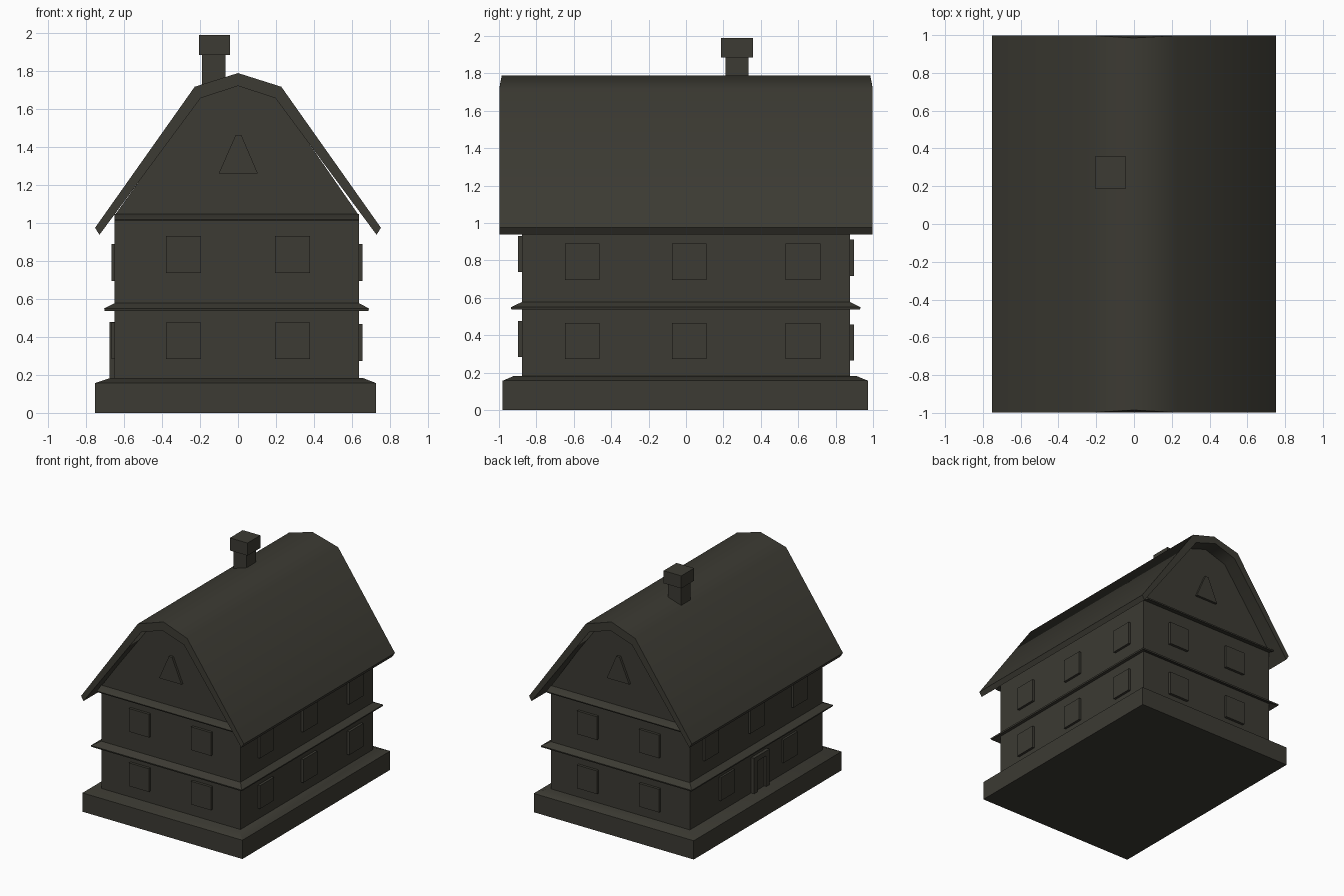
import bpy, bmesh, math

if "Cube" in bpy.data.objects:
    bpy.data.objects.remove(bpy.data.objects["Cube"])

mat = bpy.data.materials.new("dark olive grey")
mat.diffuse_color = (0.045, 0.043, 0.033, 1)
mat.use_nodes = True
mat.node_tree.nodes["Principled BSDF"].inputs["Base Color"].default_value = mat.diffuse_color


def finish(name, bm, angle=30):
    bmesh.ops.recalc_face_normals(bm, faces=bm.faces)
    me = bpy.data.meshes.new(name)
    bm.to_mesh(me)
    bm.free()
    ob = bpy.data.objects.new(name, me)
    bpy.context.collection.objects.link(ob)
    me.materials.append(mat)
    bpy.ops.object.select_all(action='DESELECT')
    ob.select_set(True)
    bpy.context.view_layer.objects.active = ob
    bpy.ops.object.shade_smooth_by_angle(angle=math.radians(angle))
    return ob


def loft(name, rings, closed=False, angle=30):
    """Skin a list of vertex rings; cap the ends, or join last to first."""
    bm = bmesh.new()
    vs = [[bm.verts.new(p) for p in r] for r in rings]
    n = len(rings[0])
    pairs = list(zip(vs, vs[1:])) + ([(vs[-1], vs[0])] if closed else [])
    for a, b in pairs:
        for i in range(n):
            j = (i + 1) % n
            bm.faces.new((a[i], a[j], b[j], b[i]))
    if not closed:
        bm.faces.new(vs[0])
        bm.faces.new(vs[-1])
    return finish(name, bm, angle)


def rect(x0, x1, y0, y1, z):
    return [(x0, y0, z), (x1, y0, z), (x1, y1, z), (x0, y1, z)]


def box(name, x0, x1, y0, y1, z0, z1):
    return loft(name, [rect(x0, x1, y0, y1, z0), rect(x0, x1, y0, y1, z1)])


# Wall extents
XL, XR, Y = -0.65, 0.637, 0.877

# Foundation with sloped top edge
loft("foundation", [rect(-0.753, 0.727, -0.98, 0.973, 0),
                    rect(-0.753, 0.727, -0.98, 0.973, 0.157),
                    rect(-0.675, 0.66, -0.92, 0.91, 0.183)])

# Walls with gambrel gable ends
wall = [(XL, 0.17), (XR, 0.17), (XR, 1.04), (0.2, 1.67), (0, 1.735), (-0.2, 1.67), (XL, 1.04)]
loft("walls", [[(x, y, z) for x, z in wall] for y in (-Y, Y)])

# Gambrel roof shell, ridge ends slightly shortened
half = [(0.753, 0.975), (0.228, 1.718), (0, 1.79)]
under = [(0, 1.722), (0.197, 1.658), (0.73, 0.938)]
roof = half + [(-x, z) for x, z in half[1::-1]] + \
    [(-x, z) for x, z in under[:0:-1]] + under
loft("roof", [[(x, s * (0.985 if z > 1.75 else 0.998), z) for x, z in roof] for s in (-1, 1)], angle=45)

# Thin sloping ledge around the house between the floors
loft("storey_ledge", [rect(XL, XR, -Y, Y, 0.578), rect(-0.705, 0.69, -0.937, 0.933, 0.55),
                      rect(-0.702, 0.687, -0.934, 0.93, 0.538), rect(XL, XR, -Y, Y, 0.56)], closed=True)

# Gable ledges, attic windows
for s, side in ((-1, "front"), (1, "back")):
    prof = [(0.86, 1.047), (0.877, 1.047), (0.937, 1.02), (0.934, 1.01), (0.86, 1.03)]
    loft(side + "_gable_ledge", [[(x, s * y, z) for y, z in prof] for x in (XL, XR)])
    tri = [(-0.102, 1.26), (0.105, 1.26), (0.017, 1.465), (-0.012, 1.465)]
    loft(side + "_attic_window", [[(x, s * y, z) for x, z in tri] for y in (0.86, 0.897)])

# Front and back windows
W, H = 0.093, 0.097
for s, side, zs in ((-1, "front", (0.38, 0.835)), (1, "back", (0.362, 0.815))):
    for z in zs:
        for x in (-0.287, 0.287):
            y0, y1 = sorted((s * 0.86, s * 0.899))
            box(side + "_window", x - W, x + W, y0, y1, z - H, z + H)

# Right and left windows (the door takes the middle of the lower left row)
for side, xa, xb, rows in (
        ("right", 0.62, 0.657, ((0.37, (-0.555, 0.017, 0.625)), (0.793, (-0.555, 0.017, 0.625)))),
        ("left", -0.667, -0.63, ((0.38, (-0.43, 0.40)), (0.793, (-0.56, 0.01, 0.61))))):
    for z, ys in rows:
        for y in ys:
            box(side + "_window", xa, xb, y - W, y + W, z - H, z + H)

# Door with frame on the left side
for y in (-0.115, 0.045):
    box("door_jamb", -0.677, -0.63, y - 0.022, y + 0.022, 0.17, 0.48)
box("door_lintel", -0.677, -0.63, -0.137, 0.067, 0.44, 0.48)
box("door", -0.658, -0.63, -0.1, 0.03, 0.17, 0.45)

# Chimney
box("chimney_stack", -0.19, -0.067, 0.21, 0.335, 1.6, 1.89)
box("chimney_cap", -0.206, -0.043, 0.187, 0.357, 1.885, 1.99)
